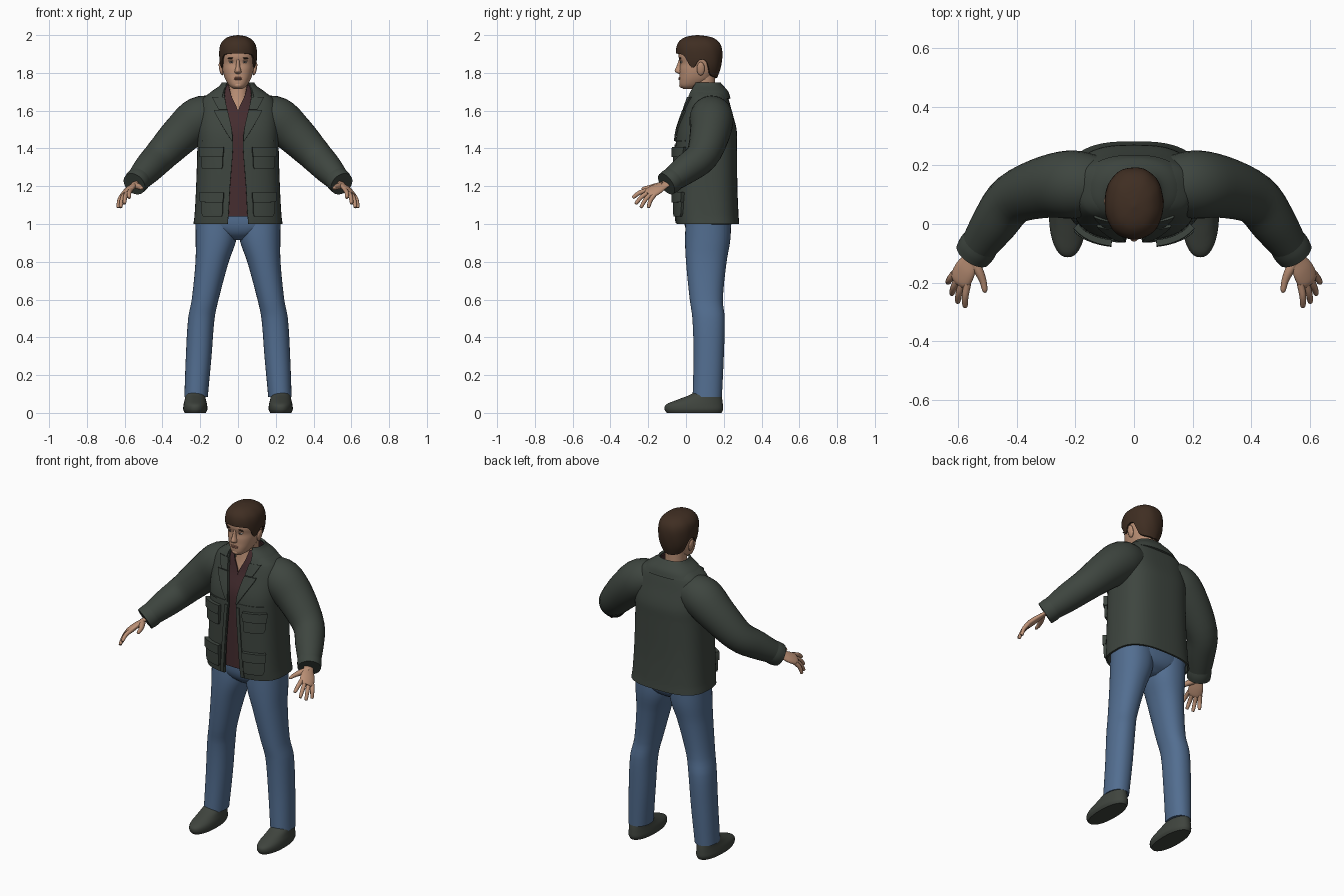
import bpy, bmesh, math
from mathutils import Vector, Matrix

if "Cube" in bpy.data.objects:
    bpy.data.objects.remove(bpy.data.objects["Cube"], do_unlink=True)


def material(name, rgb):
    m = bpy.data.materials.new(name)
    m.use_nodes = True
    m.diffuse_color = (*rgb, 1)
    bsdf = m.node_tree.nodes["Principled BSDF"]
    bsdf.inputs["Base Color"].default_value = (*rgb, 1)
    bsdf.inputs["Roughness"].default_value = 0.8
    return m


SKIN = material("skin", (0.5, 0.28, 0.18))
LIP = material("lip", (0.36, 0.16, 0.11))
HAIR = material("brown hair", (0.05, 0.027, 0.016))
COAT = material("dark green cloth", (0.048, 0.06, 0.05))
SHIRT = material("maroon shirt", (0.06, 0.026, 0.029))
JEANS = material("blue denim", (0.085, 0.155, 0.28))
SHOE = material("shoe leather", (0.05, 0.058, 0.048))
WHITE = material("eye white", (0.55, 0.5, 0.46))
IRIS = material("dark iris", (0.03, 0.025, 0.022))


def sample(rows, t):
    """Smooth interpolation of rows whose first column is the parameter."""
    t = min(max(t, rows[0][0]), rows[-1][0])
    i = max(k for k in range(len(rows) - 1) if rows[k][0] <= t)
    a, b = rows[i], rows[i + 1]
    p, q = rows[max(i - 1, 0)], rows[min(i + 2, len(rows) - 1)]
    h = b[0] - a[0]
    s = (t - a[0]) / h
    out = [t]
    for k in range(1, len(a)):
        ma = (b[k] - p[k]) / (b[0] - p[0]) * h
        mb = (q[k] - a[k]) / (q[0] - a[0]) * h
        out.append((2*s**3 - 3*s*s + 1) * a[k] + (s**3 - 2*s*s + s) * ma
                   + (3*s*s - 2*s**3) * b[k] + (s**3 - s*s) * mb)
    return out


def params(rows, k):
    return [a[0] + (b[0] - a[0]) * j / k
            for a, b in zip(rows, rows[1:]) for j in range(k)] + [rows[-1][0]]


def finish(name, verts, faces, mat, mirror=False, thick=0, offset=-1):
    me = bpy.data.meshes.new(name)
    me.from_pydata(verts, [], faces)
    me.materials.append(mat)
    ob = bpy.data.objects.new(name, me)
    bpy.context.collection.objects.link(ob)
    bpy.ops.object.select_all(action="DESELECT")
    ob.select_set(True)
    bpy.context.view_layer.objects.active = ob
    if thick:
        m = ob.modifiers.new("thickness", "SOLIDIFY")
        m.thickness, m.offset = thick, offset
        bpy.ops.object.modifier_apply(modifier=m.name)
    if mirror:
        m = ob.modifiers.new("mirror", "MIRROR")
        m.use_mirror_merge = False
        bpy.ops.object.modifier_apply(modifier=m.name)
    bpy.ops.object.shade_smooth_by_angle(angle=math.radians(50))
    return ob


def skin_rings(name, rings, mat, closed=True, cap=True, **kw):
    n = len(rings[0])
    faces = [(i*n + j, i*n + (j+1) % n, (i+1)*n + (j+1) % n, (i+1)*n + j)
             for i in range(len(rings) - 1) for j in range(n if closed else n - 1)]
    if closed and cap:
        faces += [tuple(reversed(range(n))), tuple(range(len(rings)*n - n, len(rings)*n))]
    return finish(name, [v for r in rings for v in r], faces, mat, **kw)


def spow(v, e):
    return math.copysign(abs(v) ** e, v)


def loft(name, rows, mat, n=2.2, cx=0, seg=40, k=4, gaps=False, **kw):
    """Stacked rounded sections: z, half width, front y, back y, then gap or centre x."""
    rings = []
    for t in params(rows, k):
        z, rx, yf, yb, *rest = sample(rows, t)
        x0 = rest[0] if rest and not gaps else cx
        a0 = math.asin((max(rest[0], 0) / rx) ** (n / 2)) if gaps else 0
        ring = []
        for j in range(seg + 1 if gaps else seg):
            a = a0 + (2*math.pi - 2*a0) * j / seg
            ring.append((x0 + rx * spow(math.sin(a), 2/n),
                         (yf + yb)/2 - (yb - yf)/2 * spow(math.cos(a), 2/n), z))
        rings.append(ring)
    return skin_rings(name, rings, mat, closed=not gaps, **kw)


def front(rows, n, x, z):
    _, rx, yf, yb = sample(rows, z)[:4]
    return (yf + yb)/2 - (yb - yf)/2 * max(0, 1 - abs(x / rx)**n) ** (1/n)


def tube(name, pts, mat, side=(0, 0, 1), flat=1, seg=20, k=4):
    rows = [(i, *p) for i, p in enumerate(pts)]
    path = [sample(rows, t) for t in params(rows, k)]
    rings = []
    for i, p in enumerate(path):
        c = Vector(p[1:4])
        t = (Vector(path[min(i+1, len(path)-1)][1:4]) - Vector(path[max(i-1, 0)][1:4])).normalized()
        u = Vector(side)
        u = (u - t * u.dot(t)).normalized()
        v = t.cross(u)
        rings.append([c + p[4] * (math.cos(a)*u + flat*math.sin(a)*v)
                      for a in (2*math.pi*j/seg for j in range(seg))])
    return skin_rings(name, rings, mat, mirror=True)


def ellipsoid(name, loc, size, mat, mirror=True, tilt=0):
    bm = bmesh.new()
    bmesh.ops.create_uvsphere(bm, u_segments=20, v_segments=12, radius=1)
    bm.transform(Matrix.Translation(loc) @ Matrix.Rotation(tilt, 4, "Y") @ Matrix.Diagonal((*size, 1)))
    bm.verts.index_update()
    finish(name, [v.co.copy() for v in bm.verts], [[v.index for v in f.verts] for f in bm.faces],
           mat, mirror=mirror)
    bm.free()


# Jeans and shoes
loft("jean_legs", [(.085, .062, .035, .19, .222), (.3, .068, .04, .2, .208), (.5, .07, .034, .205, .194),
                   (.6, .071, .02, .195, .174), (.8, .088, .0, .215, .137), (.92, .108, -.005, .235, .116),
                   (1.04, .112, .0, .238, .113)], JEANS, mirror=True)
loft("jean_hips", [(.915, .04, .05, .17), (.95, .14, .01, .22), (1.0, .212, -.008, .24),
                   (1.08, .2, -.008, .24)], JEANS, n=2.5)
loft("shoes", [(0, .056, -.102, .188), (.018, .064, -.113, .196), (.045, .062, -.105, .195),
               (.07, .056, -.045, .192), (.1, .051, .03, .185), (.125, .045, .05, .175)],
     SHOE, cx=.226, mirror=True)

# Shirt with a V neck over the neck
loft("shirt", [(1.04, .2, -.034, .25, 0), (1.4, .19, -.036, .24, 0), (1.5, .185, -.03, .235, 0),
               (1.6, .165, .0, .215, .001), (1.68, .11, .016, .19, .036), (1.735, .078, .032, .172, .05)],
     SHIRT, n=2.6, gaps=True, thick=.006)
loft("neck", [(1.5, .1, .03, .18), (1.6, .08, .014, .17), (1.66, .062, .026, .158),
              (1.72, .058, .035, .155), (1.8, .06, .04, .155)], SKIN)

# Open jacket body, collar and sleeves
BODY = [(1.0, .236, -.05, .282, .055), (1.05, .23, -.056, .278, .05), (1.2, .222, -.058, .272, .042),
        (1.42, .215, -.055, .27, .026), (1.5, .216, -.045, .268, .032), (1.6, .21, -.012, .242, .056),
        (1.66, .19, .008, .226, .068), (1.69, .155, .018, .215, .072), (1.715, .115, .026, .202, .07),
        (1.735, .092, .034, .19, .06)]
loft("jacket_body", BODY, COAT, n=2.8, seg=56, gaps=True, thick=.01)
loft("jacket_collar", [(1.665, .178, .0, .236, .085), (1.7, .142, .012, .224, .078),
                       (1.73, .1, .026, .2, .066), (1.748, .086, .036, .184, .06)],
     COAT, n=2.4, gaps=True, thick=.012)
tube("jacket_sleeves", [(.1, .135, 1.585, .09), (.2, .135, 1.56, .116), (.3, .126, 1.475, .106),
                        (.412, .085, 1.36, .088), (.478, .0, 1.29, .078), (.54, -.09, 1.222, .06)],
     COAT, seg=28)
tube("jacket_cuffs", [(.518, -.058, 1.246, .064), (.534, -.081, 1.228, .067), (.549, -.104, 1.212, .064)],
     COAT, seg=28)


def patch(name, rows, thick, cols=8):
    """Raised panel lying on the jacket front: rows of z, inner x, outer x."""
    grid = []
    for t in params(rows, 4):
        z, a, b = sample(rows, t)
        xs = [a + (b - a) * j / cols for j in range(cols + 1)]
        grid.append([(x, front(BODY, 2.8, x, z) - .001, z) for x in xs])
    skin_rings(name, grid, COAT, closed=False, mirror=True, thick=thick, offset=1)


patch("lower_lapels", [(1.44, .028, .034), (1.5, .033, .072), (1.58, .05, .118), (1.6, .055, .125)], .009)
patch("upper_lapels", [(1.603, .056, .1), (1.63, .062, .116), (1.67, .07, .135)], .008)
patch("chest_seam", [(1.436, .03, .185), (1.444, .03, .185)], .004)
patch("front_plackets", [(1.005, .056, .078), (1.2, .043, .064), (1.42, .028, .048)], .005)
for part, low, high in (("chest", 1.29, 1.4), ("hip", 1.04, 1.16)):
    patch(part + "_pockets", [(low, .085, .178), (low + .02, .08, .186), (high, .08, .186)], .014)
    patch(part + "_pocket_flaps", [(high - .045, .078, .188), (high - .02, .075, .19),
                                   (high + .008, .075, .19)], .022)

# Hands
SPREAD = Vector((.71, .57, -.42))
tube("palms", [(.535, -.085, 1.225, .027), (.555, -.12, 1.205, .03), (.575, -.155, 1.185, .041),
               (.592, -.19, 1.165, .041), (.598, -.203, 1.157, .028)], SKIN, side=SPREAD, flat=.42)
tips = {"index": (.576, -.283, 1.138), "middle": (.602, -.268, 1.106),
        "ring": (.622, -.24, 1.086), "little": (.635, -.2, 1.085)}
for i, (finger, tip) in enumerate(tips.items()):
    base = Vector((.59, -.186, 1.167)) + SPREAD * (-.031 + .021 * i)
    tip = Vector(tip)
    mid = base.lerp(tip, .5) + Vector((.004, -.004, .006))
    near = mid.lerp(tip, .88)
    tube(finger + "_fingers", [(*base, .0125), (*mid, .0115), (*near, .009), (*tip, .003)], SKIN, seg=12)
tube("thumbs", [(.553, -.12, 1.207, .017), (.53, -.16, 1.2, .016), (.515, -.195, 1.193, .012),
                (.509, -.225, 1.188, .009), (.507, -.234, 1.186, .003)], SKIN, seg=12)

# Head and face
HEAD = [(1.714, .022, -.014, .025), (1.73, .044, -.031, .08), (1.76, .064, -.035, .13),
        (1.79, .076, -.034, .15), (1.82, .083, -.034, .165), (1.85, .087, -.031, .175),
        (1.885, .09, -.039, .18), (1.93, .086, -.033, .175), (1.965, .068, -.01, .15),
        (1.985, .035, .03, .11)]
loft("head", HEAD, SKIN, n=2.3)
loft("nose", [(1.794, .01, -.036, .0), (1.8, .017, -.05, .0), (1.81, .0175, -.06, .0),
              (1.835, .011, -.05, .0), (1.872, .009, -.037, .0)], SKIN, seg=20)
eye_y = front(HEAD, 2.3, .034, 1.857)
ellipsoid("eyes", (.034, eye_y + .003, 1.857), (.014, .007, .006), WHITE)
ellipsoid("irises", (.034, eye_y - .001, 1.857), (.006, .005, .0058), IRIS)
ellipsoid("upper_eyelids", (.034, eye_y + .002, 1.865), (.017, .008, .004), SKIN, tilt=.1)
ellipsoid("eyebrows", (.036, front(HEAD, 2.3, .036, 1.878) + .002, 1.878), (.021, .006, .0038), HAIR, tilt=.05)
ellipsoid("upper_lip", (0, -.033, 1.774), (.025, .007, .004), LIP, mirror=False)
ellipsoid("lower_lip", (0, -.033, 1.767), (.021, .008, .005), LIP, mirror=False)
ellipsoid("chin", (0, -.018, 1.735), (.024, .018, .016), SKIN, mirror=False)
ellipsoid("ears", (.09, .078, 1.822), (.01, .021, .036), SKIN, tilt=.2)

# Hair cap: each column runs from the hairline up to the crown
CAP = [(1.77, .068, -.02, .164), (1.83, .093, -.036, .184), (1.9, .1, -.052, .193), (1.95, .093, -.046, .184),
       (1.98, .069, -.022, .155), (1.994, .04, .012, .115), (2.0, .004, .056, .066)]
HAIRLINE = [(0, 1.902), (.5, 1.9), (.9, 1.888), (1.12, 1.835), (1.32, 1.832), (1.55, 1.866),
            (1.85, 1.86), (2.1, 1.795), (math.pi, 1.772)]
rings = []
for i in range(-1, 21):
    ring = []
    for j in range(64):
        a = 2 * math.pi * j / 64
        start = sample(HAIRLINE, min(a, 2*math.pi - a))[1]
        z = start + (2.0 - start) * math.sin(max(i, 0) / 20 * math.pi / 2)
        _, rx, yf, yb = sample(CAP, z)
        s = .86 if i < 0 else 1 + .006 * math.sin(9*a + 30*z)
        ring.append((s * rx * spow(math.sin(a), 2/2.2),
                     (yf + yb)/2 - s * (yb - yf)/2 * spow(math.cos(a), 2/2.2), z))
    rings.append(ring)
skin_rings("hair", rings, HAIR)
